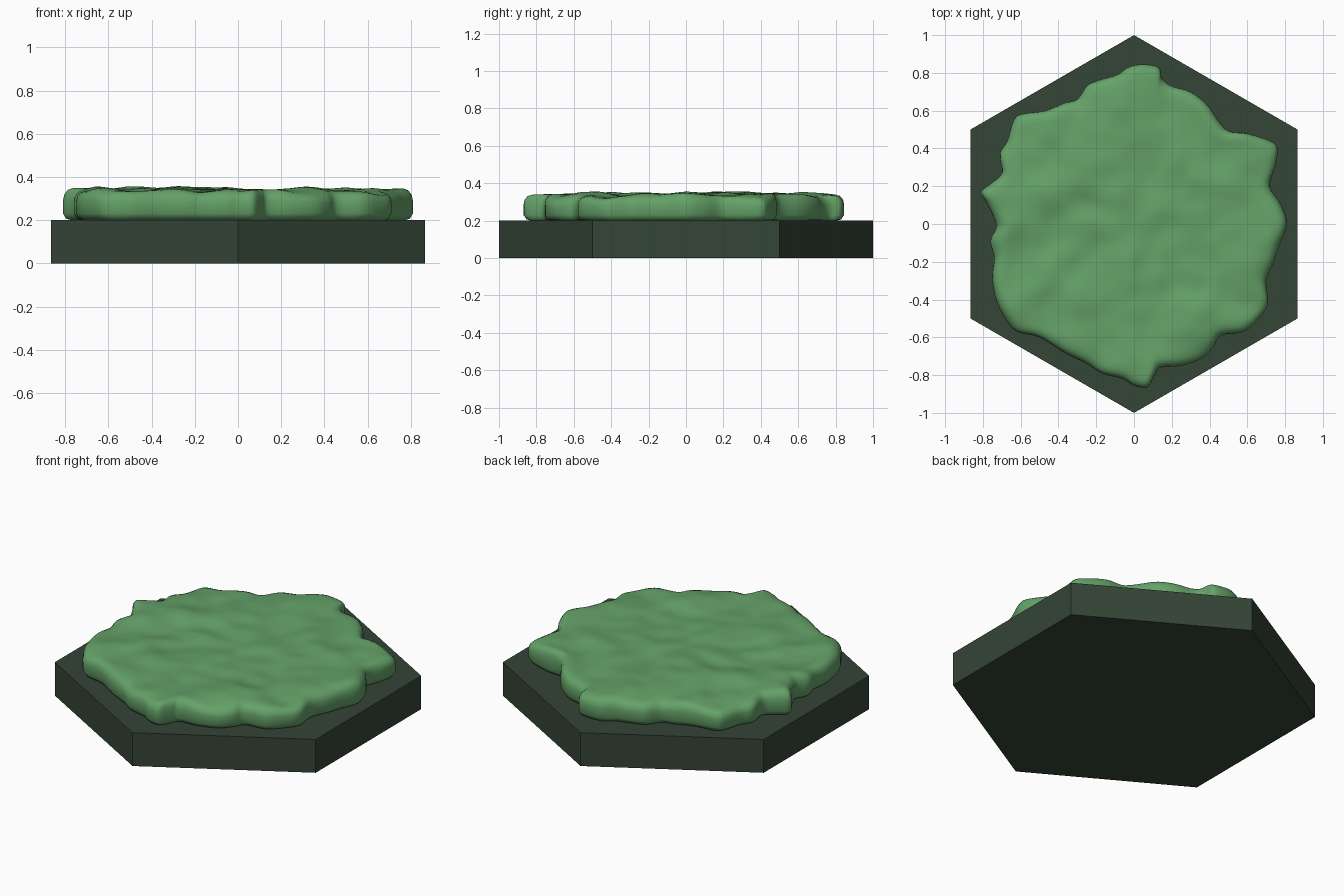
import bpy, bmesh, math
from mathutils import Vector, noise

if "Cube" in bpy.data.objects:
    bpy.data.objects.remove(bpy.data.objects["Cube"])


def make_object(name, bm, color):
    bmesh.ops.recalc_face_normals(bm, faces=bm.faces[:])
    mesh = bpy.data.meshes.new(name)
    bm.to_mesh(mesh)
    bm.free()
    mat = bpy.data.materials.new(name + "_material")
    mat.diffuse_color = (*color, 1)
    mat.use_nodes = True
    mat.node_tree.nodes["Principled BSDF"].inputs["Base Color"].default_value = mat.diffuse_color
    mesh.materials.append(mat)
    obj = bpy.data.objects.new(name, mesh)
    bpy.context.collection.objects.link(obj)
    return obj


# Hexagonal base, points along y
bm = bmesh.new()
low = [bm.verts.new((math.sin(i * math.pi / 3), math.cos(i * math.pi / 3), 0)) for i in range(6)]
face = bm.faces.new(low)
up = bmesh.ops.extrude_face_region(bm, geom=[face])["geom"]
bmesh.ops.translate(bm, verts=[v for v in up if isinstance(v, bmesh.types.BMVert)], vec=(0, 0, 0.2))
make_object("hex_base", bm, (0.035, 0.058, 0.037))

# Ragged outline of the grass, anticlockwise from +x
OUTLINE = [
    (.81, 0), (.78, .10), (.72, .20), (.75, .31), (.76, .40), (.72, .44), (.60, .48), (.51, .49),
    (.46, .53), (.39, .63), (.30, .70), (.20, .73), (.15, .77), (.13, .83), (.04, .845), (-.03, .83),
    (-.09, .79), (-.19, .76), (-.25, .73), (-.30, .66), (-.37, .64), (-.47, .60), (-.60, .58),
    (-.64, .54), (-.67, .44), (-.71, .37), (-.70, .27), (-.75, .22), (-.81, .17), (-.78, .11),
    (-.74, .03), (-.73, -.02), (-.76, -.09), (-.74, -.18), (-.75, -.28), (-.73, -.40), (-.68, -.50),
    (-.62, -.57), (-.50, -.60), (-.37, -.68), (-.25, -.74), (-.17, -.79), (-.06, -.82), (0, -.855),
    (.07, -.865), (.11, -.80), (.14, -.76), (.25, -.75), (.36, -.71), (.42, -.65), (.46, -.59),
    (.58, -.57), (.66, -.50), (.71, -.42), (.70, -.30), (.74, -.20), (.77, -.11)]


def smooth_loop(points, steps):
    pts, out = [Vector(p) for p in points], []
    n = len(pts)
    for i in range(n):
        a, b, c, d = (pts[(i + k) % n] for k in (-1, 0, 1, 2))
        for s in range(steps):
            t = s / steps
            out.append(0.5 * (2 * b + (c - a) * t + (2 * a - 5 * b + 4 * c - d) * t ** 2
                              + (3 * b - a - 3 * c + d) * t ** 3))
    return out


# Grass slab: rounded rim rings, then rings shrinking to the middle
loop = smooth_loop(OUTLINE, 4)
RIM = [(.955, .2), (.982, .207), (1, .23), (1, .285), (.994, .308), (.975, .327), (.945, .337)]
rings = RIM + [(.945 * (1 - i / 24), .34) for i in range(1, 24)]


def bumpy(x, y, z):
    lift = min(max((z - .26) / .07, 0), 1)
    p = Vector((x, y, 0))
    return z + lift * (.022 * noise.noise(p * 4.2 + Vector((3, 7, .4)))
                       + .012 * noise.noise(p * 8 + Vector((9, 2, .7))))


bm = bmesh.new()
rows = []
for scale, z in rings:
    rows.append([bm.verts.new((p.x * scale, p.y * scale, bumpy(p.x * scale, p.y * scale, z))) for p in loop])
n = len(loop)
for a, b in zip(rows, rows[1:]):
    for i in range(n):
        bm.faces.new((a[i], a[(i + 1) % n], b[(i + 1) % n], b[i]))
centre = bm.verts.new((0, 0, bumpy(0, 0, .34)))
for i in range(n):
    bm.faces.new((rows[-1][i], rows[-1][(i + 1) % n], centre))
bm.faces.new(rows[0][::-1])
for f in bm.faces:
    f.smooth = True
make_object("grass_slab", bm, (0.13, 0.36, 0.14))
